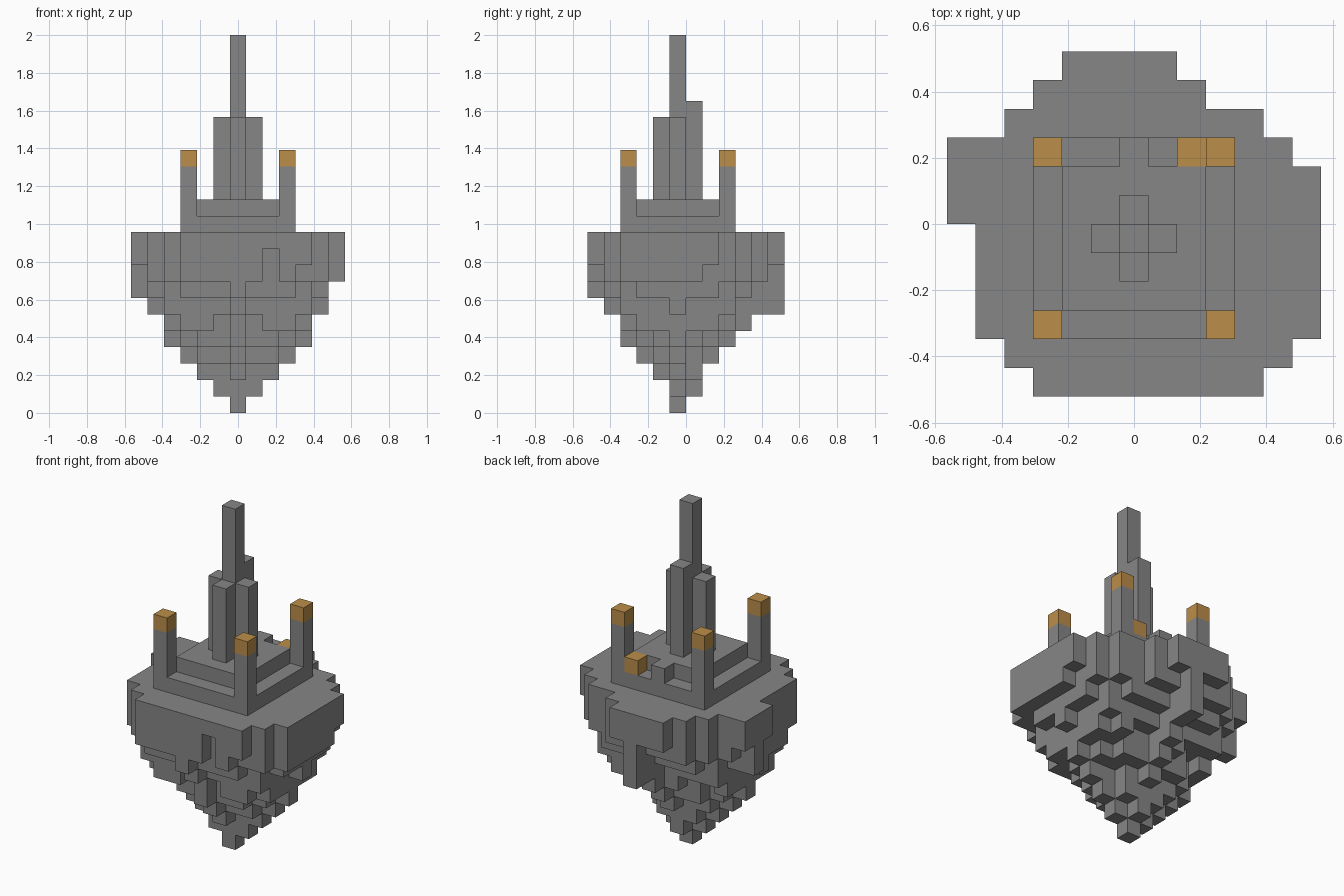
import bpy, bmesh, math, random
from mathutils import Vector

cube = bpy.data.objects.get("Cube")
if cube:
    bpy.data.objects.remove(cube, do_unlink=True)

U = 2 / 23                      # edge length of one block
ORIGIN = Vector((6.5, 6, 0))    # grid centre in blocks
random.seed(4)


def material(name, color):
    m = bpy.data.materials.new(name)
    m.use_nodes = True
    m.diffuse_color = color
    m.node_tree.nodes["Principled BSDF"].inputs["Base Color"].default_value = color
    return m


stone = material("grey stone", (0.24, 0.24, 0.24, 1))
amber = material("amber", (0.5, 0.27, 0.067, 1))


def box(x0, x1, y0, y1, z0, z1):
    """Set of grid blocks filling a box."""
    return {(x, y, z) for x in range(x0, x1) for y in range(y0, y1) for z in range(z0, z1)}


# Floating rock: stepped plan outline, hanging blocks underneath
outline = [(3, 11), (2, 12)] + [(1, 13)] * 4 + [(0, 13)] * 2 + [(0, 12), (2, 11), (3, 9), (4, 8)]
depth_x = [7, 6, 4, 3, 2, 1, 0, 1, 2, 3, 4, 6, 8]
depth_y = [7, 6, 4, 3, 2, 0, 1, 3, 4, 6, 7, 8]
fixed = {(8, 0): 10, (11, 1): 8, (0, 6): 9, (0, 7): 7, (6, 9): 5, (6, 10): 6, (6, 11): 6}


def underside(x, y):
    if (x, y) in fixed:
        return fixed[x, y]
    if x == 12 and y < 7:
        return 8
    low = math.ceil(math.hypot(depth_x[x], depth_y[y]))
    if low < 7 and x != 6 and y != 5:
        low += random.choice((0, 0, 0, 1))
    return min(low, 10)


rock = set()
for y, (x0, x1) in enumerate(outline):
    for x in range(x0, x1):
        rock |= box(x, x + 1, y, y + 1, underside(x, y), 11)

# Castle: low outer wall, raised court, back step and corner towers
wall = box(3, 10, 2, 9, 11, 12)
court = box(4, 9, 3, 8, 12, 13) | box(6, 7, 8, 9, 12, 13)
towers, caps = set(), box(8, 9, 8, 9, 12, 13)
for x in (3, 9):
    for y in (2, 8):
        towers |= box(x, x + 1, y, y + 1, 12, 15)
        caps |= box(x, x + 1, y, y + 1, 15, 16)

# Spire with four buttresses
spire = box(6, 7, 5, 6, 13, 23) | box(5, 8, 5, 6, 13, 18)
spire |= box(6, 7, 4, 5, 13, 18) | box(6, 7, 6, 7, 13, 19)

parts = {
    "floating_rock": (rock, stone),
    "castle_wall": (wall, stone),
    "castle_court": (court, stone),
    "corner_towers": (towers, stone),
    "lamp_caps": (caps, amber),
    "spire": (spire, stone),
}
solid = set().union(*(cells for cells, _ in parts.values()))


def build(name, cells, mat):
    """Outer skin of the blocks, with flat areas merged."""
    bm = bmesh.new()
    for cell in sorted(cells):
        centre = Vector(cell) + Vector((0.5, 0.5, 0.5))
        for axis in range(3):
            for sign in (-1, 1):
                n = Vector((0, 0, 0))
                n[axis] = sign
                if tuple(int(v) for v in Vector(cell) + n) in solid:
                    continue
                a = Vector((0, 0, 0))
                a[(axis + 1) % 3] = 0.5
                b = n.cross(a)
                mid = centre + n * 0.5
                corners = (mid - a - b, mid + a - b, mid + a + b, mid - a + b)
                bm.faces.new([bm.verts.new((c - ORIGIN) * U) for c in corners])
    bmesh.ops.remove_doubles(bm, verts=bm.verts, dist=U / 100)
    bmesh.ops.dissolve_limit(bm, angle_limit=0.01, verts=bm.verts, edges=bm.edges)
    mesh = bpy.data.meshes.new(name)
    bm.to_mesh(mesh)
    bm.free()
    mesh.materials.append(mat)
    bpy.context.collection.objects.link(bpy.data.objects.new(name, mesh))


for part, (cells, mat) in parts.items():
    build(part, cells, mat)
